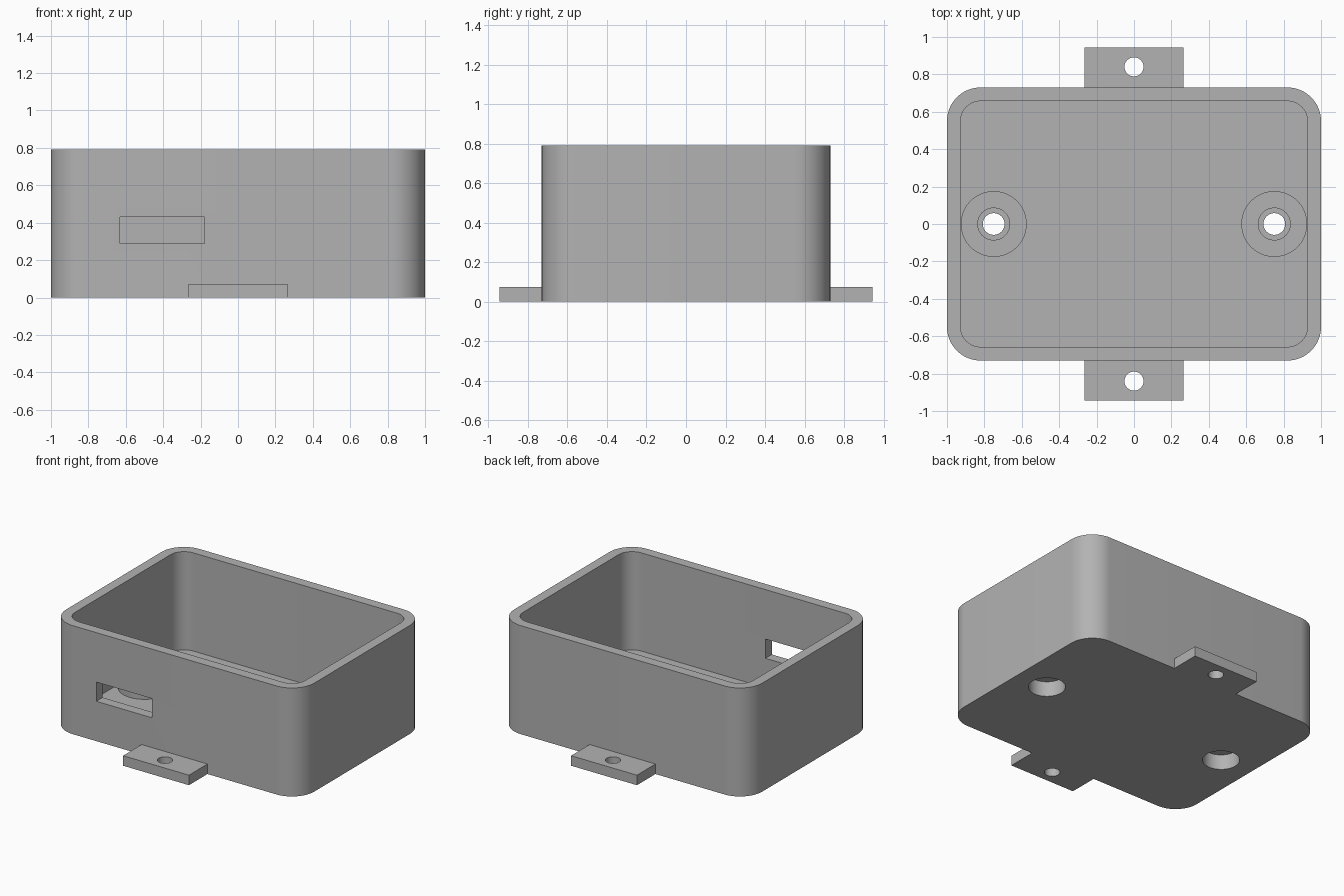
import bpy
import bmesh
import math

default = bpy.data.objects.get("Cube")
if default:
    bpy.data.objects.remove(default, do_unlink=True)

grey = bpy.data.materials.new("mid grey")
grey.use_nodes = True
grey.diffuse_color = (0.45, 0.45, 0.45, 1)
grey.node_tree.nodes["Principled BSDF"].inputs["Base Color"].default_value = (0.45, 0.45, 0.45, 1)

# Main sizes
HALF_X, HALF_Y, HEIGHT = 1.0, 0.73, 0.79
WALL, FLOOR = 0.073, 0.075
CORNER = 0.18
BOSS_X, HEAD_R = 0.75, 0.122
TAB_Y = 0.943


def add_object(name, bm):
    bmesh.ops.recalc_face_normals(bm, faces=bm.faces)
    mesh = bpy.data.meshes.new(name)
    bm.to_mesh(mesh)
    bm.free()
    mesh.materials.append(grey)
    obj = bpy.data.objects.new(name, mesh)
    bpy.context.collection.objects.link(obj)
    return obj


def prism(name, outline, z0, z1):
    """Extrude a flat outline between two heights."""
    bm = bmesh.new()
    face = bm.faces.new([bm.verts.new((x, y, z0)) for x, y in outline])
    ext = bmesh.ops.extrude_face_region(bm, geom=[face])["geom"]
    top = [v for v in ext if isinstance(v, bmesh.types.BMVert)]
    bmesh.ops.translate(bm, verts=top, vec=(0, 0, z1 - z0))
    return add_object(name, bm)


def rounded_rect(hx, hy, r, steps=16):
    points = []
    for quarter, (sx, sy) in enumerate([(1, 1), (-1, 1), (-1, -1), (1, -1)]):
        for i in range(steps + 1):
            a = math.pi / 2 * (quarter + i / steps)
            points.append((sx * (hx - r) + r * math.cos(a), sy * (hy - r) + r * math.sin(a)))
    return points


def circle(cx, cy, r, n=48):
    return [(cx + r * math.cos(math.tau * i / n), cy + r * math.sin(math.tau * i / n)) for i in range(n)]


def rect(x0, x1, y0, y1):
    return [(x0, y0), (x1, y0), (x1, y1), (x0, y1)]


def cut(obj, cutter):
    """Subtract the cutter, bake the result and drop the cutter."""
    cutter.hide_render = True
    mod = obj.modifiers.new("cut", "BOOLEAN")
    mod.operation, mod.solver, mod.object = "DIFFERENCE", "EXACT", cutter
    graph = bpy.context.evaluated_depsgraph_get()
    baked = bpy.data.meshes.new_from_object(obj.evaluated_get(graph))
    obj.modifiers.clear()
    obj.data = baked
    bpy.data.objects.remove(cutter, do_unlink=True)


def lathe(name, profile, x, n=48):
    """Revolve a closed (radius, height) profile about an upright axis."""
    bm = bmesh.new()
    rings = [[bm.verts.new((px, py, z)) for px, py in circle(x, 0, r, n)] for r, z in profile]
    for a, b in zip(rings, rings[1:] + rings[:1]):
        for i in range(n):
            j = (i + 1) % n
            bm.faces.new((a[i], a[j], b[j], b[i]))
    return add_object(name, bm)


parts = []

# Open box with rounded corners
box = prism("box_shell", rounded_rect(HALF_X, HALF_Y, CORNER), 0, HEIGHT)
cut(box, prism("cavity", rounded_rect(HALF_X - WALL, HALF_Y - WALL, CORNER - WALL), FLOOR, HEIGHT + 0.2))
# Port opening in the front wall
cut(box, prism("port", rect(-0.63, -0.18, -HALF_Y - 0.1, -HALF_Y + 0.2), 0.29, 0.43))
parts.append(box)

# Hollow screw bosses with a raised standoff collar
boss_profile = [(HEAD_R, FLOOR), (0.176, FLOOR), (0.176, 0.185), (0.088, 0.185),
                (0.088, 0.25), (0.058, 0.25), (0.058, 0.11), (HEAD_R, 0.11)]
for side, sx in (("left", 1), ("right", -1)):
    cut(box, prism("screw_recess", circle(sx * BOSS_X, 0, HEAD_R), -0.1, FLOOR + 0.1))
    parts.append(lathe(side + "_screw_boss", boss_profile, sx * BOSS_X))

# Mounting tabs, front and back
for side, sy in (("front", -1), ("back", 1)):
    y0, y1 = sorted((sy * HALF_Y, sy * TAB_Y))
    tab = prism(side + "_mounting_tab", rect(-0.265, 0.265, y0, y1), 0, 0.073)
    cut(tab, prism("tab_hole", circle(0, sy * 0.84, 0.051), -0.1, 0.2))
    parts.append(tab)

# Smooth curved walls, keep crisp edges
bpy.ops.object.select_all(action="DESELECT")
for obj in parts:
    obj.select_set(True)
bpy.context.view_layer.objects.active = box
bpy.ops.object.shade_smooth_by_angle(angle=math.radians(30))
